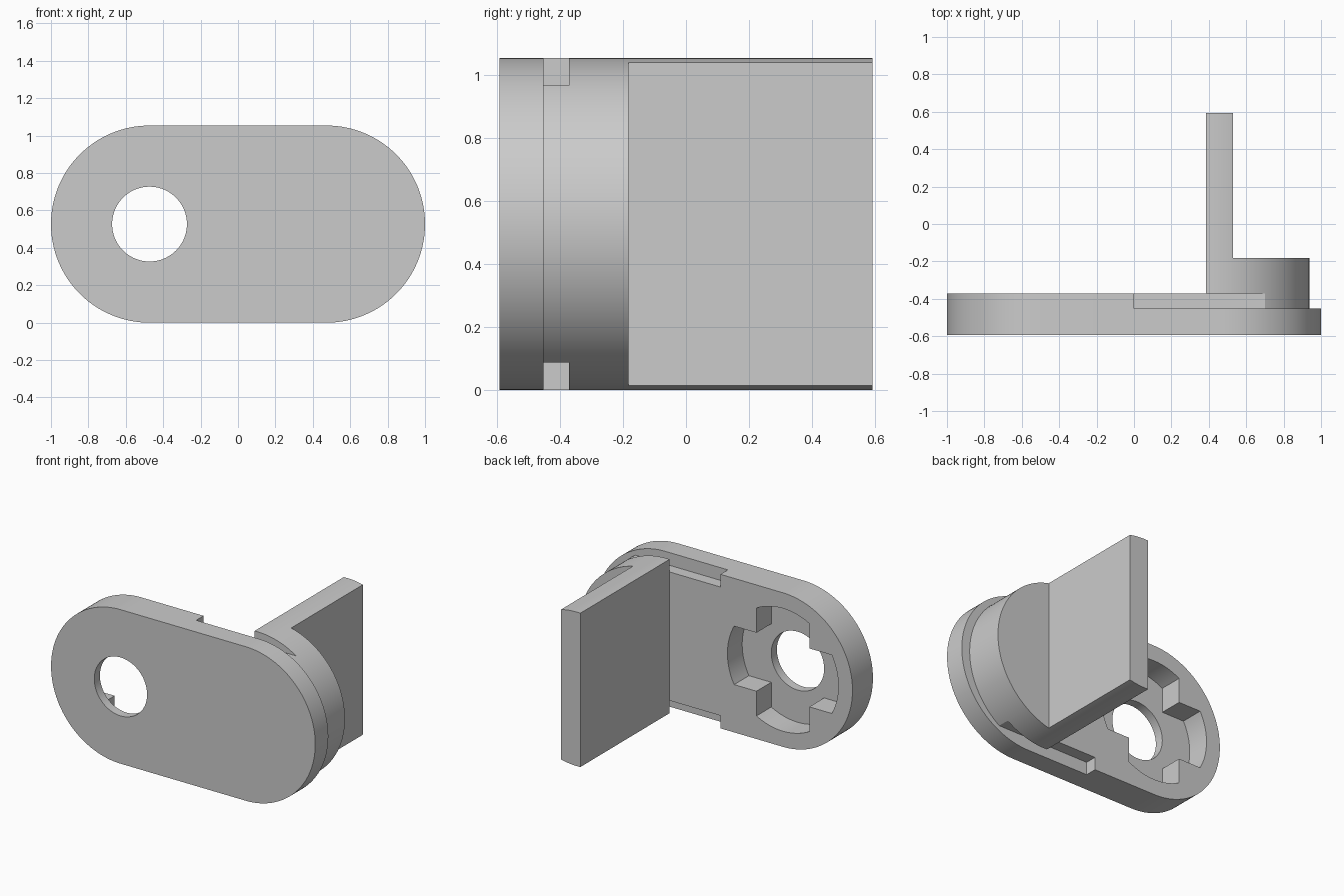
import bpy, bmesh
from math import sin, cos, pi, asin, sqrt, acos

if "Cube" in bpy.data.objects:
    bpy.data.objects.remove(bpy.data.objects["Cube"])

R = 0.527                 # end radius of the plate, also its half height
END = 1 - R               # x of the rounded end centres
BOSS = 0.41               # x of the boss centre
FRONT, BACK = -0.593, 0.593
FACE, STEP, FLOOR, TOP = -0.372, -0.452, -0.532, -0.182   # y levels

grey = bpy.data.materials.new("plain grey")
grey.use_nodes = True
colour = (0.6, 0.6, 0.6, 1)
grey.diffuse_color = colour
grey.node_tree.nodes["Principled BSDF"].inputs["Base Color"].default_value = colour


def arc(cx, r, a, b, n=64):
    """Points along an arc in the x-z plane, about mid height."""
    return [(cx + r * cos(a + (b - a) * i / n), r * sin(a + (b - a) * i / n))
            for i in range(n + 1)]


def prism(name, profile, y0, y1):
    """Extrude an x-z profile from y0 to y1."""
    bm = bmesh.new()
    face = bm.faces.new([bm.verts.new((x, y0, z + R)) for x, z in profile])
    geom = bmesh.ops.extrude_face_region(bm, geom=[face])["geom"]
    for v in geom:
        if isinstance(v, bmesh.types.BMVert):
            v.co.y = y1
    bmesh.ops.recalc_face_normals(bm, faces=bm.faces)
    mesh = bpy.data.meshes.new(name)
    bm.to_mesh(mesh)
    bm.free()
    mesh.materials.append(grey)
    ob = bpy.data.objects.new(name, mesh)
    bpy.context.collection.objects.link(ob)
    return ob


def combine(target, tool, operation):
    """Apply an exact boolean and discard the tool."""
    mod = target.modifiers.new(operation, 'BOOLEAN')
    mod.operation, mod.solver, mod.object = operation, 'EXACT', tool
    bpy.context.view_layer.update()
    result = bpy.data.meshes.new_from_object(
        target.evaluated_get(bpy.context.evaluated_depsgraph_get()))
    target.modifiers.clear()
    target.data = result
    bpy.data.objects.remove(tool)


# Rounded base plate
bracket = prism("bracket", arc(END, R, -pi / 2, pi / 2) + arc(-END, R, pi / 2, 3 * pi / 2),
                FRONT, FACE)

# Edge step along the top, bottom and round the boss end
h = 0.44
a = asin(h / R)
step = [(0, h)] + arc(BOSS, R, a, -a) + [(0, -h), (0, -0.7), (1.2, -0.7), (1.2, 0.7), (0, 0.7)]
combine(bracket, prism("step_cutter", step, STEP, FACE + 0.1), 'DIFFERENCE')

# Cross-shaped socket with rounded arm ends, and the through hole
w, r = 0.2, 0.42
t = asin(w / r)
socket = []
for k in range(4):
    q = k * pi / 2
    socket += arc(0, r, q - t, q + t, 24)
    socket += arc(0, w * sqrt(2), q + pi / 4, q + pi / 4, 1)[:1]
socket = [(x - END, z) for x, z in socket]
combine(bracket, prism("socket_cutter", socket, FLOOR, FACE + 0.1), 'DIFFERENCE')
combine(bracket, prism("hole_cutter", arc(-END, 0.2, 0, 2 * pi, 96)[:-1], FRONT - 0.1, FACE),
        'DIFFERENCE')

# Boss and upright blade, both slices of the same disc
x0, x1 = 0.385, 0.53
b0, b1 = acos((x0 - BOSS) / R), acos((x1 - BOSS) / R)
boss = arc(BOSS, R, -b0, -a, 32)[:-1] + arc(BOSS, R, -a, a) + arc(BOSS, R, a, b0, 32)[1:]
blade = arc(BOSS, R, b1, b0, 12) + arc(BOSS, R, -b0, -b1, 12)
combine(bracket, prism("boss", boss, FACE, TOP), 'UNION')
combine(bracket, prism("blade", blade, FACE, BACK), 'UNION')

# Smooth round walls, crisp edges
bpy.ops.object.select_all(action='DESELECT')
bracket.select_set(True)
bpy.context.view_layer.objects.active = bracket
bpy.ops.object.shade_smooth_by_angle(angle=pi / 6)
